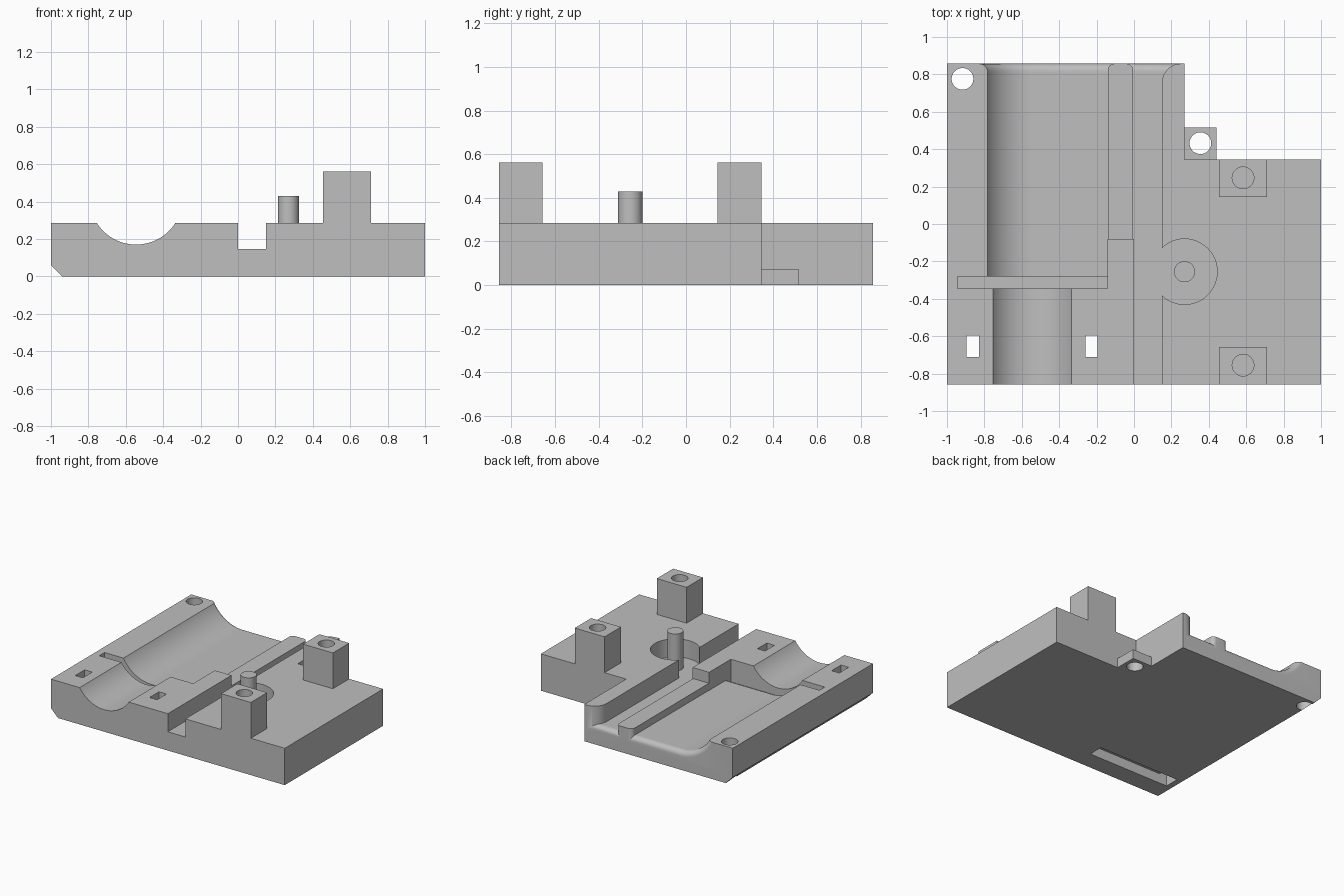
import bpy, bmesh, math

if "Cube" in bpy.data.objects:
    bpy.data.objects.remove(bpy.data.objects["Cube"])

TOP, FLOOR = 0.285, 0.145
Y0, Y1 = -0.857, 0.857
GX, GZ = -0.545, 0.419          # axis of the round cradle

grey = bpy.data.materials.new("plain grey")
grey.diffuse_color = (0.52, 0.52, 0.52, 1)
grey.use_nodes = True
grey.node_tree.nodes["Principled BSDF"].inputs["Base Color"].default_value = grey.diffuse_color


def loft(name, rings):
    """Solid through matching rings of 3D points."""
    bm = bmesh.new()
    vs = [[bm.verts.new(p) for p in ring] for ring in rings]
    n = len(rings[0])
    bm.faces.new(vs[0])
    bm.faces.new(vs[-1])
    for a, b in zip(vs, vs[1:]):
        for i in range(n):
            bm.faces.new((a[i], a[(i + 1) % n], b[(i + 1) % n], b[i]))
    bmesh.ops.recalc_face_normals(bm, faces=bm.faces)
    me = bpy.data.meshes.new(name)
    bm.to_mesh(me)
    bm.free()
    me.materials.append(grey)
    ob = bpy.data.objects.new(name, me)
    bpy.context.collection.objects.link(ob)
    return ob


def plate(name, pts, z0, z1):
    return loft(name, [[(x, y, z) for x, y in pts] for z in (z0, z1)])


def box(name, x0, x1, y0, y1, z0, z1):
    return plate(name, [(x0, y0), (x1, y0), (x1, y1), (x0, y1)], z0, z1)


def along_y(name, pts, y0, y1):
    return loft(name, [[(x, y, z) for x, z in pts] for y in (y0, y1)])


def circle(cx, cy, r, n=48):
    return [(cx + r * math.cos(2 * math.pi * i / n), cy + r * math.sin(2 * math.pi * i / n))
            for i in range(n)]


def rod(name, x, y, r, z0, z1):
    return plate(name, circle(x, y, r), z0, z1)


def combine(target, other, op):
    mod = target.modifiers.new(op, 'BOOLEAN')
    mod.operation, mod.solver, mod.object = op, 'EXACT', other
    bpy.context.view_layer.objects.active = target
    bpy.ops.object.modifier_apply(modifier=mod.name)
    bpy.data.objects.remove(other, do_unlink=True)


# Stepped base plate
base = plate("base_plate", [(-1, Y0), (1, Y0), (1, 0.345), (0.27, 0.345), (0.27, Y1), (-1, Y1)], 0, TOP)


def cut(ob):
    combine(base, ob, 'DIFFERENCE')


def add(ob):
    combine(base, ob, 'UNION')


# Chamfer along the lower left edge
cut(along_y("chamfer", [(-1.1, -0.04), (-0.9, -0.04), (-1.1, 0.16)], -1, 1))


# Large cavity: rounded left side, flat floor, mouth flared at the back
def flare(y, r):
    t = min(max(y - (Y1 - r), 0), r)
    return r - math.sqrt(max(r * r - t * t, 0))


def cavity_ring(y):
    d, e = flare(y, 0.04), flare(y, 0.1)
    r = GZ - FLOOR + d
    a0 = math.acos((GZ - 0.3) / r)
    arc = [(GX - r * math.sin(a0 * (1 - i / 24)), GZ - r * math.cos(a0 * (1 - i / 24))) for i in range(25)]
    pts = [(arc[0][0], 0.4)] + arc + [(0.15 + e, FLOOR - d), (0.15 + e, 0.4)]
    return [(x, y, z) for x, z in pts]


stations = [-0.3] + [Y1 - 0.1 + 0.1 * math.sin(math.pi / 2 * i / 14) for i in range(15)] + [0.95]
rings = [cavity_ring(y) for y in stations]
cut(loft("cavity", rings))

# Narrow cradle at the front and crosswise flange slot
cut(along_y("cradle", circle(GX, GZ, 0.249, 96), -0.95, -0.3))
cut(box("flange_slot", -0.945, -0.13, -0.345, -0.28, 0.11, 0.4))

# Straight channel and round recess share one floor
cut(box("channel", 0, 0.15, -0.95, -0.2, FLOOR, 0.4))
cut(rod("recess", 0.27, -0.255, 0.175, FLOOR, 0.4))

# Stop block and low rib beside the channel
add(box("stop_block", -0.142, 0, -0.36, -0.08, 0.08, TOP))
q = 0.035
corner = [(q * math.cos(math.pi / 2 * i / 8), q * math.sin(math.pi / 2 * i / 8)) for i in range(9)]
rib = [(-0.14, -0.1), (-0.005, -0.1)]
rib += [(-0.005 - q + u, Y1 - q + v) for u, v in corner]
rib += [(-0.14 + q - u, Y1 - q + v) for u, v in reversed(corner)]
add(plate("rib", rib, 0.08, 0.2))

# Strap holes joined by a groove underneath
for x0, x1 in ((-0.895, -0.83), (-0.26, -0.195)):
    cut(box("strap_hole", x0, x1, -0.71, -0.595, -0.1, 0.4))
cut(box("strap_groove", -0.895, -0.195, -0.71, -0.595, -0.1, 0.075))

# Corner hole, screw tab and centre pin
cut(rod("corner_hole", -0.917, 0.776, 0.058, -0.1, 0.4))
add(box("screw_tab", 0.26, 0.44, 0.335, 0.515, 0, 0.073))
cut(rod("tab_hole", 0.355, 0.432, 0.058, -0.1, 0.2))
add(rod("pin", 0.27, -0.255, 0.056, 0.1, 0.43))

# Two square posts with blind screw holes
for y0 in (Y0, 0.145):
    add(box("post", 0.455, 0.71, y0, y0 + 0.2, 0.2, 0.562))
    cut(rod("post_hole", 0.583, y0 + 0.102, 0.058, 0.3, 0.7))

# Smooth round surfaces, keep hard edges
bpy.ops.object.select_all(action='DESELECT')
base.select_set(True)
bpy.context.view_layer.objects.active = base
bpy.ops.object.shade_smooth_by_angle(angle=math.radians(30))
